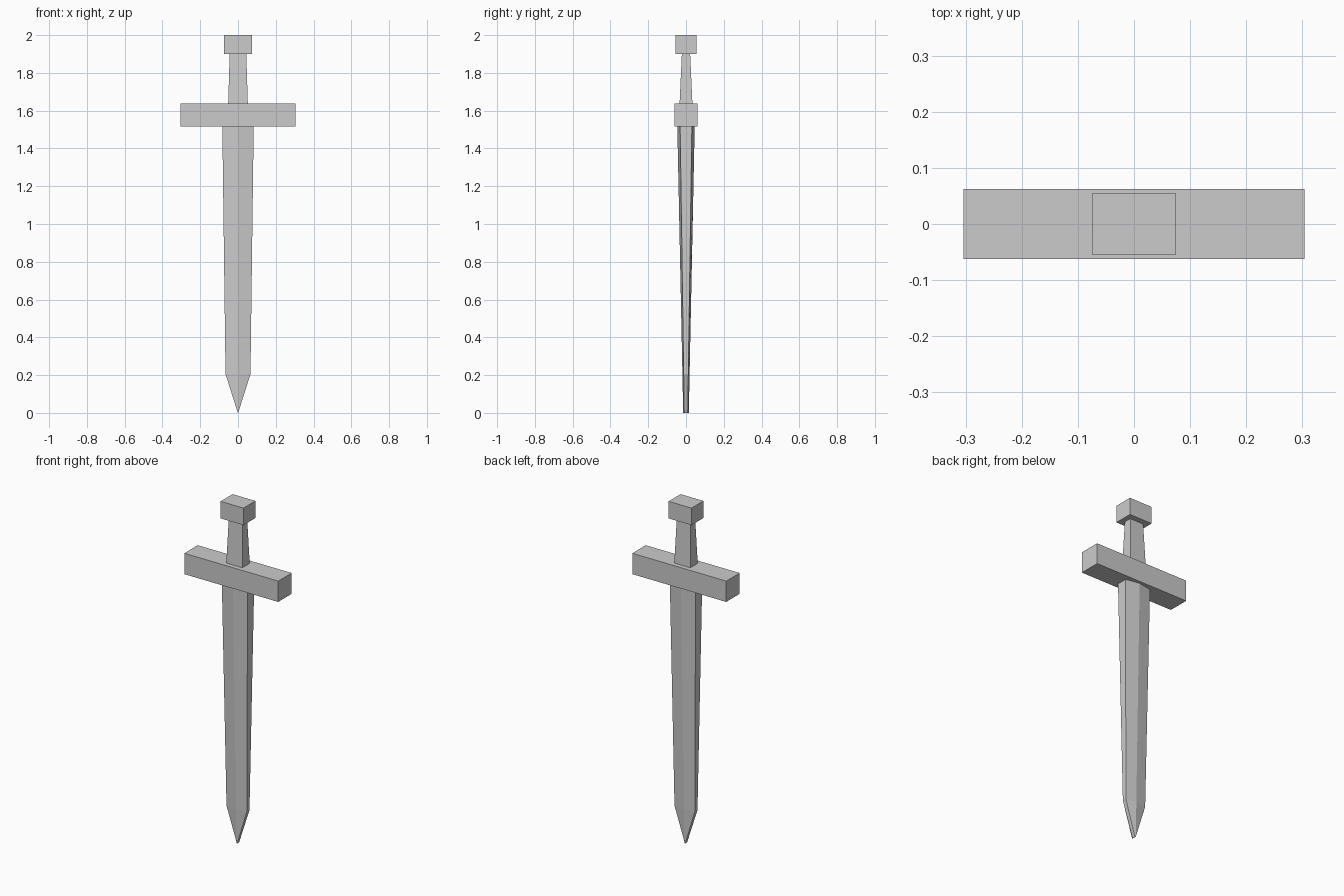
import bpy, bmesh

if "Cube" in bpy.data.objects:
    bpy.data.objects.remove(bpy.data.objects["Cube"])


def loft(name, sections):
    """Skin a list of equal-length vertex rings and cap both ends."""
    bm = bmesh.new()
    rings = [[bm.verts.new(p) for p in s] for s in sections]
    n = len(rings[0])
    for a, b in zip(rings, rings[1:]):
        for i in range(n):
            j = (i + 1) % n
            bm.faces.new((a[i], a[j], b[j], b[i]))
    bm.faces.new(rings[0][::-1])
    bm.faces.new(rings[-1])
    bmesh.ops.recalc_face_normals(bm, faces=bm.faces)
    mesh = bpy.data.meshes.new(name)
    bm.to_mesh(mesh)
    bm.free()
    obj = bpy.data.objects.new(name, mesh)
    bpy.context.collection.objects.link(obj)
    return obj


def rect(x, y, z):
    return [(-x, -y, z), (x, -y, z), (x, y, z), (-x, y, z)]


def blade_section(x, edge, ridge, z):
    """Hexagon: flat cutting edges with a shallow ridge on each face."""
    return [(-x, -edge, z), (0, -ridge, z), (x, -edge, z),
            (x, edge, z), (0, ridge, z), (-x, edge, z)]


# Ridged blade, tapering down to the point
loft("blade", [
    blade_section(0.001, 0.009, 0.015, 0.0),
    blade_section(0.066, 0.012, 0.019, 0.205),
    blade_section(0.083, 0.031, 0.046, 1.515),
])

# Crossguard, tapered grip and pommel
loft("crossguard", [rect(0.304, 0.062, 1.515), rect(0.304, 0.062, 1.637)])
loft("grip", [rect(0.052, 0.034, 1.637), rect(0.044, 0.022, 1.90)])
loft("pommel", [rect(0.074, 0.055, 1.90), rect(0.074, 0.055, 2.0)])
